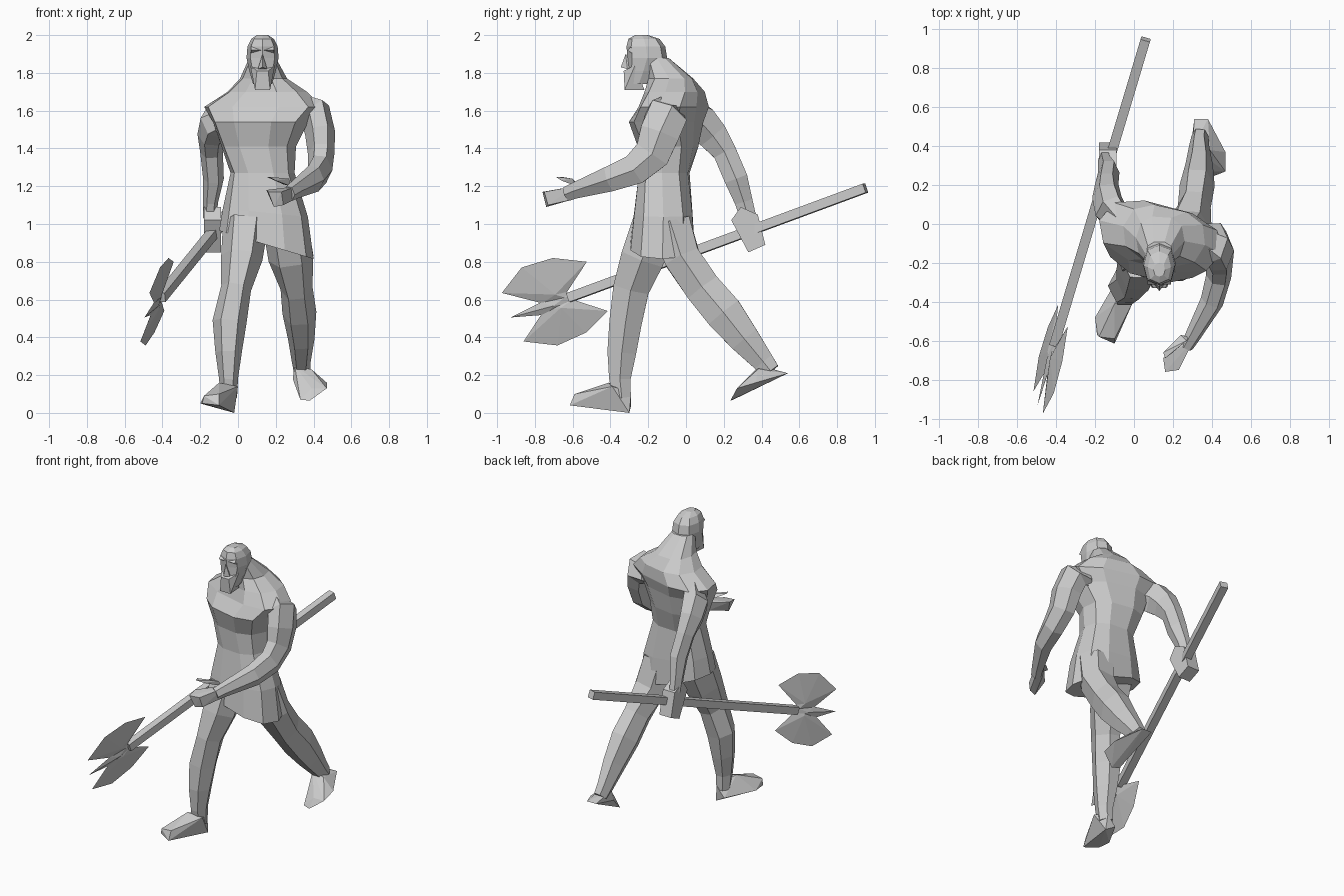
import bpy, bmesh, math
from mathutils import Vector

cube = bpy.data.objects.get("Cube")
if cube:
    bpy.data.objects.remove(cube)

grey = bpy.data.materials.new("plain_grey")
grey.use_nodes = True
tone = (0.6, 0.6, 0.6, 1)
grey.diffuse_color = tone
grey.node_tree.nodes["Principled BSDF"].inputs["Base Color"].default_value = tone


def finish(name, bm):
    bmesh.ops.recalc_face_normals(bm, faces=bm.faces)
    mesh = bpy.data.meshes.new(name)
    bm.to_mesh(mesh)
    bm.free()
    mesh.materials.append(grey)
    obj = bpy.data.objects.new(name, mesh)
    bpy.context.collection.objects.link(obj)
    return obj


def loft(name, rings):
    """Skin a list of point rings and cap both ends."""
    bm = bmesh.new()
    loops = [[bm.verts.new(p) for p in ring] for ring in rings]
    n = len(loops[0])
    for low, high in zip(loops, loops[1:]):
        for i in range(n):
            j = (i + 1) % n
            bm.faces.new((low[i], low[j], high[j], high[i]))
    bm.faces.new(loops[0])
    bm.faces.new(loops[-1])
    return finish(name, bm)


def hull(name, points):
    """Faceted convex solid around a few points."""
    bm = bmesh.new()
    for p in points:
        bm.verts.new(p)
    result = bmesh.ops.convex_hull(bm, input=bm.verts)
    loose = [v for v in bm.verts if not v.link_faces]
    bmesh.ops.delete(bm, geom=loose, context="VERTS")
    return finish(name, bm)


def stack(name, levels, sides=10, power=0.8):
    """Level: height, left, right, front, back, yaw in degrees, sideways slope."""
    rings = []
    for z, x0, x1, y0, y1, yaw, slope in levels:
        cx, cy = (x0 + x1) / 2, (y0 + y1) / 2
        rx, ry = (x1 - x0) / 2, (y1 - y0) / 2
        c, s = math.cos(math.radians(yaw)), math.sin(math.radians(yaw))
        ring = []
        for i in range(sides):
            a = math.tau * i / sides
            u = rx * math.copysign(abs(math.cos(a)) ** power, math.cos(a))
            v = ry * math.copysign(abs(math.sin(a)) ** power, math.sin(a))
            ring.append((cx + u * c - v * s, cy + u * s + v * c, z + u * slope))
        rings.append(ring)
    return loft(name, rings)


def limb(name, joints, sides=6):
    """Joint: x, y, z, half width, half depth; rings follow the path."""
    path = [Vector(j[:3]) for j in joints]
    rings = []
    for i, (x, y, z, w, d) in enumerate(joints):
        t = (path[min(i + 1, len(path) - 1)] - path[max(i - 1, 0)]).normalized()
        u = Vector((1, 0, 0))
        u = (u - t * u.dot(t)).normalized()
        v = t.cross(u) * 1.1
        angles = [math.tau * k / sides for k in range(sides)]
        rings.append([path[i] + u * w * math.cos(a) + v * d * math.sin(a) for a in angles])
    return loft(name, rings)


# Torso with sloping tunic hem, chest, shoulders and neck
stack("torso", [
    (.89, -.10, .40, -.30, .05, 0, -.3),
    (1.06, -.08, .37, -.28, .04, 0, -.1),
    (1.27, -.04, .30, -.25, .02, -4, 0),
    (1.41, -.09, .31, -.25, .06, -10, 0),
    (1.54, -.14, .38, -.29, .08, -14, 0),
    (1.62, -.19, .46, -.23, .10, -15, 0),
    (1.70, -.06, .37, -.21, .09, -13, 0),
    (1.77, .01, .26, -.20, .04, -4, 0),
    (1.88, .06, .20, -.22, -.09, 0, 0),
])

# Head, brow, nose and beard
stack("head", [
    (1.74, .08, .18, -.31, -.19, 0, 0),
    (1.81, .06, .20, -.31, -.14, 0, 0),
    (1.88, .045, .215, -.31, -.10, 0, 0),
    (1.94, .05, .21, -.315, -.11, 0, 0),
    (1.98, .07, .19, -.305, -.14, 0, 0),
    (2.0, .10, .16, -.27, -.20, 0, 0),
], sides=8)
hull("brow", [(x, y, z) for x in (.07, .19) for y, z in ((-.25, 1.88), (-.31, 1.92), (-.28, 1.95))])
hull("nose", [(.13, -.32, 1.9), (.105, -.31, 1.82), (.155, -.31, 1.82),
              (.13, -.345, 1.83), (.13, -.25, 1.85)])
hull("beard", [(x, y, z) for x, y, z in (
    (.09, -.325, 1.71), (.17, -.325, 1.71), (.10, -.22, 1.71), (.16, -.22, 1.71),
    (.065, -.27, 1.84), (.195, -.27, 1.84), (.10, -.33, 1.81), (.16, -.33, 1.81))])

# Left arm reaching forward
limb("left_arm", [
    (.33, -.07, 1.60, .06, .09),
    (.41, -.10, 1.58, .09, .11),
    (.435, -.14, 1.48, .08, .11),
    (.44, -.18, 1.37, .07, .10),
    (.435, -.27, 1.29, .065, .085),
    (.40, -.40, 1.24, .06, .07),
    (.30, -.58, 1.18, .04, .045),
    (.27, -.63, 1.16, .035, .04),
])
hull("left_hand", [
    (.31, -.59, 1.20), (.30, -.60, 1.13), (.25, -.58, 1.19), (.25, -.60, 1.13),
    (.16, -.76, 1.17), (.19, -.74, 1.09), (.24, -.73, 1.10), (.15, -.69, 1.18), (.23, -.75, 1.17)])
hull("left_thumb", [
    (.28, -.58, 1.20), (.24, -.57, 1.21), (.27, -.60, 1.24),
    (.15, -.66, 1.25), (.16, -.69, 1.25), (.20, -.66, 1.23)])

# Right arm trailing behind
limb("right_arm", [
    (-.06, .00, 1.58, .06, .09),
    (-.12, .07, 1.54, .085, .10),
    (-.14, .14, 1.47, .075, .085),
    (-.14, .205, 1.38, .06, .065),
    (-.13, .265, 1.24, .055, .065),
    (-.145, .305, 1.12, .04, .05),
    (-.15, .33, 1.03, .035, .045),
])
hull("right_hand", [(x, y, z) for x in (-.18, -.09) for y, z in (
    (.24, 1.02), (.29, 1.09), (.38, 1.05), (.42, .89), (.33, .85))])

# Striding legs
limb("right_leg", [
    (.04, -.16, 1.0, .12, .13),
    (.02, -.23, .82, .11, .12),
    (-.01, -.29, .66, .08, .10),
    (-.045, -.32, .48, .09, .09),
    (-.05, -.34, .32, .07, .08),
    (-.05, -.35, .18, .05, .06),
    (-.05, -.34, .08, .045, .05),
])
limb("left_leg", [
    (.25, -.08, 1.0, .12, .11),
    (.28, -.02, .82, .12, .10),
    (.31, .09, .66, .085, .10),
    (.325, .20, .53, .09, .105),
    (.335, .31, .39, .07, .085),
    (.335, .41, .27, .05, .06),
    (.34, .45, .22, .045, .05),
])
hull("right_foot", [
    (-.02, -.30, 0), (-.09, -.29, .04), (-.19, -.57, .05), (-.10, -.615, .04), (-.18, -.58, .09),
    (-.10, -.59, .10), (-.20, -.48, .05), (-.10, -.41, .16), (0, -.39, .14), (-.03, -.29, .11)])
hull("left_foot", [
    (.31, .54, .21), (.38, .54, .21), (.30, .39, .25), (.39, .38, .23), (.33, .25, .07),
    (.38, .235, .065), (.47, .27, .13), (.39, .27, .13), (.47, .37, .16), (.29, .38, .18)])

# Square axe shaft
butt, neck = Vector((.06, .95, 1.19)), Vector((-.41, -.62, .61))
axis = (neck - butt).normalized()
side = axis.cross(Vector((0, 0, 1))).normalized() * .025
rise = side.cross(axis).normalized() * .025
loft("axe_shaft", [[p + side + rise, p + side - rise, p - side - rise, p - side + rise]
                   for p in (butt, neck)])


# Axe head: thin faceted plates lying in one tilted plane
def in_plane(y, z):
    return Vector((.1865 * y + .271 * z - .459, y, z))


def plate(name, outline, middle):
    bm = bmesh.new()
    normal = Vector((1, -.1865, -.271)).normalized() * .015
    edge = [bm.verts.new(in_plane(y, z)) for y, z in outline]
    for offset in (normal, -normal):
        hub = bm.verts.new(in_plane(*middle) + offset)
        for a, b in zip(edge, edge[1:] + edge[:1]):
            bm.faces.new((a, b, hub))
    return finish(name, bm)


plate("upper_blade", [(-.76, .58), (-.975, .635), (-.87, .77), (-.705, .82),
                      (-.525, .80), (-.63, .64), (-.61, .60)], (-.69, .63))
plate("lower_blade", [(-.76, .53), (-.86, .378), (-.68, .357), (-.53, .425),
                      (-.415, .54), (-.60, .60), (-.70, .59)], (-.66, .56))
plate("axe_spike", [(-.60, .64), (-.60, .58), (-.74, .52), (-.93, .505), (-.77, .585)], (-.70, .57))
